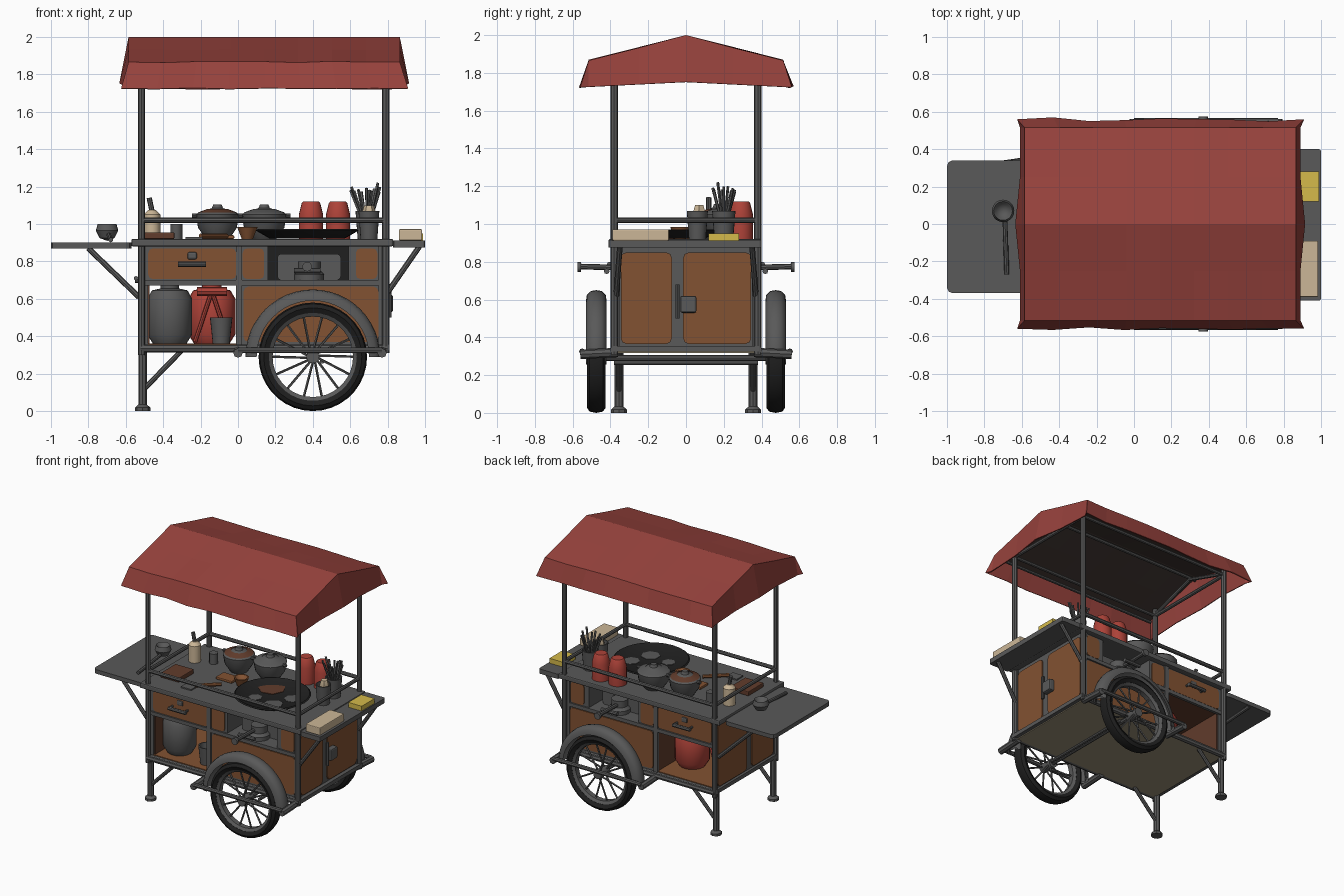
import bpy, bmesh, math, random
from mathutils import Vector

random.seed(4)
start_cube = bpy.data.objects.get("Cube")
if start_cube:
    bpy.data.objects.remove(start_cube)


def material(name, *rgb):
    m = bpy.data.materials.new(name)
    m.use_nodes = True
    m.diffuse_color = (*rgb, 1)
    m.node_tree.nodes["Principled BSDF"].inputs["Base Color"].default_value = (*rgb, 1)
    return m


STEEL = material("grey steel", .1, .1, .1)
RUBBER = material("black rubber", .014, .014, .014)
WOOD = material("brown wood", .225, .085, .032)
RUST = material("dark rusty wood", .12, .045, .025)
CLOTH = material("red cloth", .31, .055, .046)
LINING = material("dark lining", .06, .042, .036)
PAINT = material("red paint", .42, .055, .04)
CREAM = material("cream paper", .6, .47, .31)
YELLOW = material("yellow paper", .66, .49, .07)
OLIVE = material("olive boards", .32, .27, .18)


def finish(name, bm, mat, smooth=False):
    bmesh.ops.recalc_face_normals(bm, faces=bm.faces)
    mesh = bpy.data.meshes.new(name)
    bm.to_mesh(mesh)
    bm.free()
    mesh.materials.append(mat)
    ob = bpy.data.objects.new(name, mesh)
    bpy.context.collection.objects.link(ob)
    if smooth:
        bpy.ops.object.select_all(action="DESELECT")
        ob.select_set(True)
        bpy.context.view_layer.objects.active = ob
        bpy.ops.object.shade_smooth_by_angle(angle=math.radians(40))
    return ob


def box(name, xs, ys, zs, mat, bevel=0, axis=None):
    """Box from ranges; bevel clips all edges, or only those along one axis."""
    bm = bmesh.new()
    bmesh.ops.create_cube(bm, size=1)
    for v in bm.verts:
        v.co = [a + (b - a) * (c + .5) for (a, b), c in zip((xs, ys, zs), v.co)]
    if bevel:
        edges = [e for e in bm.edges if axis is None
                 or abs((e.verts[0].co - e.verts[1].co).normalized()[axis]) > .9]
        bmesh.ops.bevel(bm, geom=edges, offset=bevel, segments=2, affect="EDGES", profile=.5)
    return finish(name, bm, mat)


def tube(name, p, q, r, mat=STEEL, sides=8):
    p, q = Vector(p), Vector(q)
    bm = bmesh.new()
    bmesh.ops.create_cone(bm, cap_ends=True, segments=sides, radius1=r, radius2=r, depth=(q - p).length)
    ob = finish(name, bm, mat, sides > 6)
    ob.rotation_mode = "QUATERNION"
    ob.rotation_quaternion = (q - p).to_track_quat("Z", "Y")
    ob.location = (p + q) / 2
    return ob


def sweep(name, profile, angles, place, mat, closed=True):
    """Sweep (radius, offset) points round an arc; place maps them to space."""
    bm = bmesh.new()
    rows = [[bm.verts.new(place(r, o, a)) for r, o in profile] for a in angles]
    pairs = list(zip(rows, rows[1:])) + ([(rows[-1], rows[0])] if closed else [])
    for one, two in pairs:
        for i in range(len(profile) - 1):
            bm.faces.new((one[i], one[i + 1], two[i + 1], two[i]))
    bmesh.ops.remove_doubles(bm, verts=bm.verts, dist=.0001)
    return finish(name, bm, mat, True)


def lathe(name, x, y, profile, mat, sides=20):
    turn = [math.tau * i / sides for i in range(sides)]
    return sweep(name, profile, turn,
                 lambda r, z, a: (x + r * math.cos(a), y + r * math.sin(a), z), mat)


# Cabinet core, floor and counter
box("floor", (-.53, .81), (-.39, .39), (.325, .355), STEEL)
box("floor_underside", (-.5, .78), (-.37, .37), (.318, .325), OLIVE)
box("lower_cabinet", (0, .78), (-.36, .36), (.35, .7), STEEL)
box("drawer_cabinet", (-.5, .16), (-.36, .36), (.69, .89), STEEL)
box("side_cabinet", (.59, .78), (-.36, .36), (.69, .89), STEEL)
box("stove_recess_wall", (.16, .59), (-.15, .15), (.69, .89), RUBBER)
box("end_wall", (-.51, -.48), (-.36, .36), (.35, .88), STEEL)
box("compartment_floor", (-.48, 0), (-.36, .36), (.355, .361), WOOD)
box("compartment_ceiling", (-.48, 0), (-.35, .35), (.683, .69), RUST)
for x in (-.48, -.007):
    box("compartment_side", (x, x + .007), (-.35, .35), (.36, .685), RUST)
box("counter", (-.57, .83), (-.41, .4), (.88, .92), STEEL, .008)
box("left_table", (-1, -.57), (-.37, .34), (.868, .9), STEEL, .03, 2)
box("right_shelf", (.83, 1), (-.41, .4), (.875, .912), STEEL, .012, 2)

# Wooden panels, doors and drawers
panels = {"drawer": (-.48, -.01, .705, .87), "small_panel": (.025, .14, .705, .87),
          "side_panel": (.63, .745, .705, .87), "lower_panel": (.03, .75, .37, .665)}
for s, side in ((-1, "front"), (1, "back")):
    y = sorted((s * .355, s * .367))
    for part, (a, b, c, d) in panels.items():
        box(f"{side}_{part}", (a, b), y, (c, d), WOOD, .025, 1)
    frame_y = (y[0] - .005, y[1] + .005)
    box(f"{side}_right_stile", (.75, .79), frame_y, (.35, .88), STEEL)
    box(f"{side}_divider", (-.012, .022), frame_y, (.35, .88), STEEL)
    box(f"{side}_middle_rail", (-.5, .78), frame_y, (.672, .7), STEEL)
    for x in (-.31, -.18):
        tube(f"{side}_handle_mount", (x, s * .36, .79), (x, s * .41, .79), .009)
    tube(f"{side}_drawer_handle", (-.32, s * .405, .785), (-.17, s * .405, .785), .014)
    box(f"{side}_handle_plate", (-.27, -.22), (y[0] - .01, y[1] + .01), (.81, .85), STEEL, .01)
for a, b in ((-.345, -.075), (-.015, .345)):
    box("right_door", (.775, .79), (a, b), (.365, .85), WOOD, .03, 0)
    box("left_panel", (-.52, -.505), (a, b), (.365, .85), WOOD, .03, 0)
box("door_lock", (.78, .83), (-.03, .055), (.53, .62), STEEL, .01)
tube("door_handle", (.81, -.045, .5), (.81, -.045, .68), .011)
tube("left_tap", (-.5, .0, .7), (-.55, .0, .7), .015)
tube("left_tap_valve", (-.545, -.04, .71), (-.545, .04, .71), .012)

# Posts, rails, legs and braces
for s in (-1, 1):
    y = s * .38
    tube("left_post", (-.515, y, .3), (-.515, y, 1.87), .019)
    tube("right_post", (.79, y, .31), (.79, y, 1.87), .019)
    tube("leg", (-.51, s * .355, 0), (-.51, s * .355, .34), .023)
    lathe("foot", -.51, s * .355, [(0, 0), (.042, 0), (.042, .018), (.022, .035)], STEEL, 8)
    tube("leg_brace", (-.5, s * .355, .12), (-.3, s * .355, .325), .014)
    for z, r in ((1.02, .015), (.335, .022), (1.82, .013)):
        tube("long_rail", (-.52, y, z), (.8, y, z), r)
    tube("table_brace", (-.8, s * .31, .87), (-.53, s * .35, .61), .015)
    tube("shelf_brace", (.97, s * .35, .88), (.79, s * .37, .62), .015)
    for x in (-.515, .79):
        tube("gable_strut", (x, y, 1.83), (x, 0, 1.95), .013)
    tube("canopy_edge_pole", (-.55, s * .47, 1.82), (.83, s * .47, 1.82), .012)
for x in (-.515, .79):
    for z in (1.02, .34, 1.82):
        tube("cross_rail", (x, -.38, z), (x, .38, z), .014)
tube("ridge_pole", (-.57, 0, 1.965), (.85, 0, 1.965), .013)

# Wheels, mudguards and outer wheel frame
arc = lambda n, span: [span * i / n for i in range(n + (span < 6))]
for s in (-1, 1):
    yc = s * .475

    def around(r, o, a, yc=yc):
        return (.4 + r * math.cos(a), yc + o, .29 + r * math.sin(a))

    tyre = [(.235, -.035), (.262, -.05), (.283, -.035), (.29, 0), (.283, .035), (.262, .05), (.235, .035), (.235, -.035)]
    sweep("tyre", tyre, arc(36, math.tau), around, RUBBER)
    rim = [(.215, -.02), (.24, -.037), (.24, .037), (.215, .02), (.215, -.02)]
    sweep("rim", rim, arc(36, math.tau), around, STEEL)
    guard = [(.3, -.055), (.335, -.05), (.355, -.028), (.36, 0), (.355, .028), (.335, .05),
             (.3, .055), (.33, .035), (.345, 0), (.33, -.035), (.3, -.055)]
    sweep("mudguard", guard, arc(24, math.pi), around, STEEL, False)
    tube("hub", around(0, -.055, 0), around(0, .055, 0), .035, STEEL, 12)
    for i in range(14):
        a = math.tau * i / 14
        tilt = .03 * (-1) ** i
        tube("spoke", around(.03, tilt, a + .2), around(.22, 0, a), .007, STEEL, 5)
    tube("wheel_guard_bar", (0, s * .55, .325), (.77, s * .55, .325), .016)
    for x in (.0, .77):
        tube("wheel_guard_end", (x, s * .36, .32), (x, s * .56, .31), .025)
    # Stove, gas pipe and valve in the recess
    box("stove_body", (.21, .55), sorted((s * .14, s * .25)), (.7, .84), STEEL, .02, 1)
    lathe("burner", .38, s * .28, [(0, .7), (.08, .7), (.08, .73), (.06, .75), (.06, .8), (0, .8)], STEEL, 14)
    tube("gas_pipe", (.37, s * .2, .765), (.37, s * .57, .775), .015)
    tube("valve_wheel", (.37, s * .555, .772), (.37, s * .575, .772), .026, STEEL, 10)
    tube("valve_bar", (.3, s * .42, .75), (.44, s * .42, .75), .015)
tube("axle", (.4, -.5, .29), (.4, .5, .29), .016)
tube("axle_beam", (.45, -.38, .265), (.45, .38, .265), .012)

# Cloth canopy: pitched top with hanging skirts on all sides
bm = bmesh.new()
columns = 9
section = [(-.56, 1.725), (-.515, 1.866), (-.25, 1.933), (0, 2), (.25, 1.933), (.515, 1.866), (.56, 1.725)]
rows = []
for i in range(columns):
    t = i / (columns - 1)
    row = []
    for k, (y, z) in enumerate(section):
        hem = k in (0, 6)
        a, b = (-.625, .91) if hem else (-.585, .865)
        wave = random.uniform(-.012, .012) if 0 < i < columns - 1 else 0
        row.append(bm.verts.new((a + (b - a) * t, y + wave * hem, z + wave * (k != 3) * .4)))
    rows.append(row)
for one, two in zip(rows, rows[1:]):
    for k in range(len(section) - 1):
        face = bm.faces.new((one[k], one[k + 1], two[k + 1], two[k]))
        face.material_index = int(0 < k < 5)
for row, x, out in ((rows[0], -.61, -1), (rows[-1], .89, 1)):
    hems = [row[0]]
    for k in range(1, 6):
        y = section[k][0]
        hems.append(bm.verts.new((x + out * .025 * (k == 3), y, 1.752 - abs(y) * .05)))
    hems.append(row[6])
    for k in range(6):
        bm.faces.new(list(dict.fromkeys((row[k], row[k + 1], hems[k + 1], hems[k]))))
canopy = finish("canopy", bm, CLOTH)
# The second cloth slot is the roof, whose inner side becomes the lining
canopy.data.materials.append(CLOTH)
canopy.data.materials.append(LINING)
shell = canopy.modifiers.new("thickness", "SOLIDIFY")
shell.thickness = .008
shell.offset = -1
shell.material_offset = 1

# Gas bottles and bucket in the open compartment
bottle = [(0, .36), (.09, .36), (.12, .41), (.12, .6), (.095, .645), (.05, .655), (.05, .68), (0, .68)]
lathe("grey_gas_bottle", -.365, -.2, bottle, STEEL)
lathe("red_gas_bottle", -.14, .12, [(r * 1.05, z) for r, z in bottle], PAINT)
for x in (-.23, -.05):
    tube("red_hose", (x, -.02, .37), (-.14, -.02, .64), .012, PAINT)
tube("red_valve", (-.22, -.03, .64), (-.06, -.03, .64), .024, PAINT)
lathe("bucket", -.09, -.26, [(0, .36), (.045, .36), (.06, .5), (.052, .5), (.04, .38), (0, .38)], STEEL)

# Cookware on the counter
lathe("frying_pan", .37, -.1, [(0, .922), (.2, .922), (.275, .965), (.265, .972), (.2, .94), (0, .935)], RUBBER, 28)
for x, y, r, mat in ((.28, .02, .1, RUST), (.44, -.19, .07, STEEL), (.5, -.04, .06, STEEL), (.27, -.17, .05, STEEL)):
    lathe("pan_patch", x, y, [(0, .943), (r, .941), (r, .936)], mat, 7)
for x, y, r, band in ((-.11, .17, .115, RUST), (.14, .2, .12, STEEL)):
    lathe("pot", x, y, [(0, .92), (r * .55, .92), (r * .9, .98), (r, 1.05), (r * .9, 1.06), (.03, 1.085),
                        (.022, 1.105), (0, 1.105)], STEEL)
    lathe("pot_lid_band", x, y, [(r * .92, 1.061), (r * .5, 1.079), (r * .5, 1.07)], band)
    tube("pot_handles", (x - r - .02, y, 1.045), (x + r + .02, y, 1.045), .012)
for x in (.39, .535):
    lathe("red_canister", x, .29, [(0, .92), (.065, .92), (.065, 1.05), (.05, 1.11), (.042, 1.12), (0, 1.12)], PAINT)
cup = [(0, .92), (.05, .92), (.062, 1.07), (.054, 1.07), (.045, .95), (0, .95)]
lathe("chopstick_cup", .69, .2, cup, STEEL)
lathe("spoon_cup", .7, .06, [(r * .9, z) for r, z in cup], STEEL)
lathe("cream_napkins", .7, .07, [(0, .95), (.038, 1.06), (.025, 1.1), (0, 1.1)], CREAM, 6)
for i in range(12):
    a = i * 2.4
    tube("chopstick", (.69, .2, .96), (.68 + .08 * math.cos(a), .2 + .06 * math.sin(a), random.uniform(1.16, 1.22)), .008, STEEL, 5)
lathe("sauce_bottle", -.46, .12, [(0, .92), (.045, .92), (.045, 1.05), (.02, 1.075), (0, 1.075)], CREAM, 12)
tube("bottle_neck", (-.46, .12, 1.07), (-.475, .12, 1.14), .014)
lathe("small_cup", -.33, .17, [(0, .92), (.032, .92), (.032, 1.0), (0, 1.0)], STEEL, 12)
box("brown_tray", (-.5, -.34), (-.25, -.06), (.92, .955), RUST, .006)
box("chopping_board", (-.16, -.02), (-.05, .05), (.92, .94), WOOD, .006)
lathe("wooden_bowl", .05, -.03, [(0, .92), (.03, .92), (.055, .985), (.045, .985), (0, .94)], WOOD, 14)
tube("spatula_handle", (-.2, -.25, .935), (-.06, -.12, .935), .014, WOOD)
box("spatula_blade", (-.28, -.19), (-.31, -.23), (.92, .93), STEEL)

# Papers on the shelf and ladle on the table
box("yellow_pad", (.875, .99), (.12, .28), (.912, .95), YELLOW)
box("paper_stack", (.86, .985), (-.39, -.09), (.912, .972), CREAM, .006)
lathe("ladle_bowl", -.7, .07, [(0, .91), (.04, .925), (.06, .965), (.05, 1.0), (.04, .99), (0, .94)], STEEL)
tube("ladle_handle", (-.69, .02, .94), (-.68, -.27, .915), .013)
